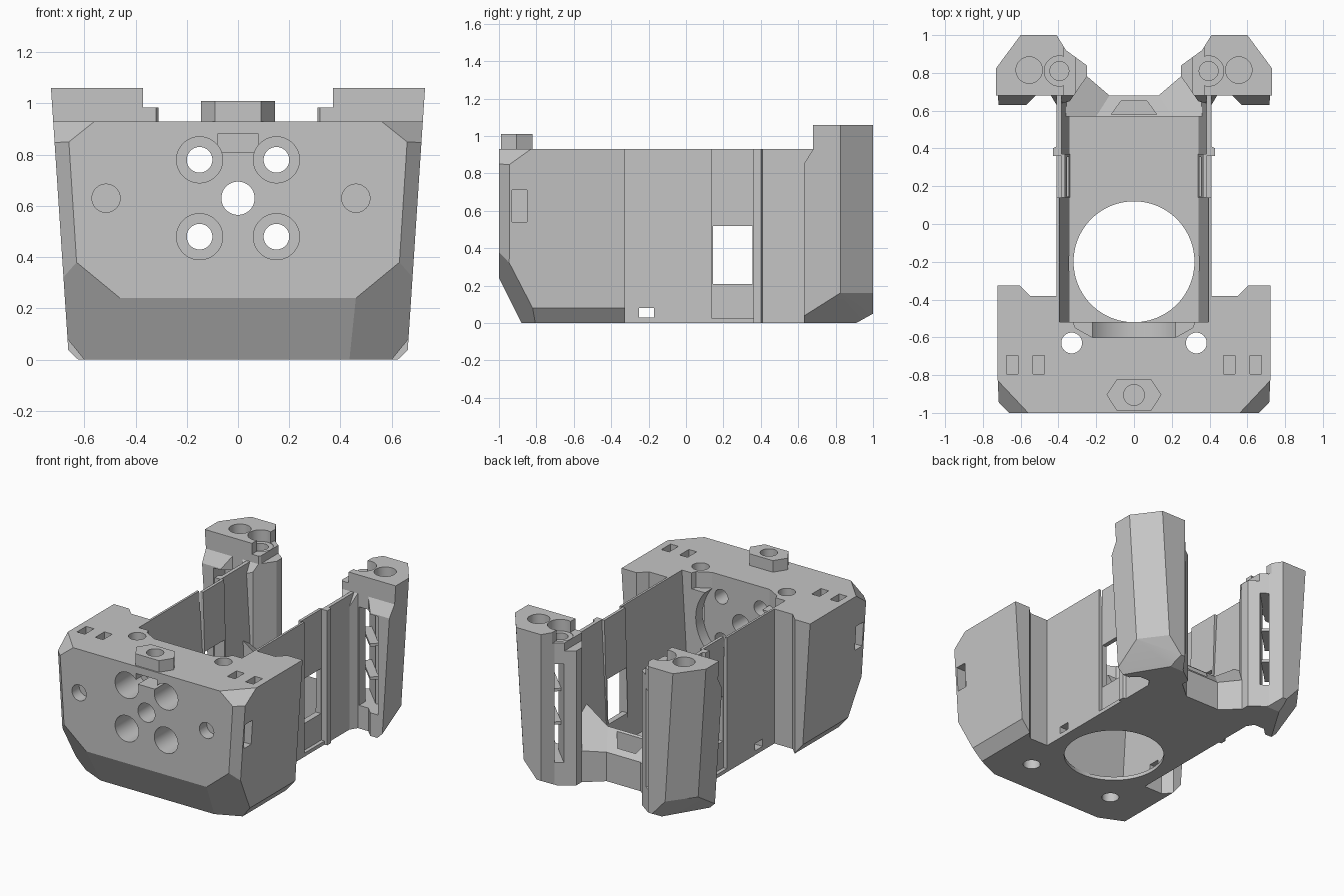
import bpy, bmesh, math
from mathutils import Vector, Matrix

cube = bpy.data.objects.get("Cube")
if cube:
    bpy.data.objects.remove(cube, do_unlink=True)

grey = bpy.data.materials.new("light grey")
grey.use_nodes = True
grey.diffuse_color = (0.56, 0.56, 0.56, 1)
grey.node_tree.nodes["Principled BSDF"].inputs["Base Color"].default_value = (0.56, 0.56, 0.56, 1)


def finish(name, bm):
    bmesh.ops.recalc_face_normals(bm, faces=bm.faces[:])
    mesh = bpy.data.meshes.new(name)
    bm.to_mesh(mesh)
    bm.free()
    mesh.materials.append(grey)
    obj = bpy.data.objects.new(name, mesh)
    bpy.context.collection.objects.link(obj)
    return obj


def prism_bm(plan, z0, z1):
    bm = bmesh.new()
    face = bm.faces.new([bm.verts.new((x, y, z0)) for x, y in plan])
    top = bmesh.ops.extrude_face_region(bm, geom=[face])["geom"]
    verts = [g for g in top if isinstance(g, bmesh.types.BMVert)]
    bmesh.ops.translate(bm, verts=verts, vec=(0, 0, z1 - z0))
    bmesh.ops.recalc_face_normals(bm, faces=bm.faces[:])
    return bm


def rect(x0, x1, y0, y1):
    return [(x0, y0), (x1, y0), (x1, y1), (x0, y1)]


def box(x0, x1, y0, y1, z0, z1):
    return finish("cutter", prism_bm(rect(x0, x1, y0, y1), z0, z1))


def prism(plan, z0, z1):
    return finish("cutter", prism_bm(plan, z0, z1))


def rod(center, radius, length, axis="Z", sides=48):
    """Cylinder centred on a point, along Y or Z."""
    bm = bmesh.new()
    turn = Matrix.Rotation(math.pi / 2, 4, "X") if axis == "Y" else Matrix()
    bmesh.ops.create_cone(bm, cap_ends=True, segments=sides, radius1=radius, radius2=radius,
                          depth=length, matrix=Matrix.Translation(center) @ turn)
    return finish("cutter", bm)


def slice_off(bm, a, b, c, inside):
    """Cut away everything beyond the plane through three points."""
    a, b, c = Vector(a), Vector(b), Vector(c)
    n = (b - a).cross(c - a).normalized()
    if n.dot(Vector(inside) - a) > 0:
        n = -n
    cut = bmesh.ops.bisect_plane(bm, geom=bm.verts[:] + bm.edges[:] + bm.faces[:],
                                 plane_co=a, plane_no=n, clear_outer=True)
    edges = [g for g in cut["geom_cut"] if isinstance(g, bmesh.types.BMEdge)]
    bmesh.ops.holes_fill(bm, edges=edges, sides=0)


def carve(obj, *cutters):
    for cutter in cutters:
        mod = obj.modifiers.new("cut", "BOOLEAN")
        mod.operation, mod.solver, mod.object = "DIFFERENCE", "EXACT", cutter
        bpy.context.view_layer.objects.active = obj
        bpy.ops.object.modifier_apply(modifier=mod.name)
        bpy.data.objects.remove(cutter, do_unlink=True)


def smooth(obj):
    bpy.ops.object.select_all(action="DESELECT")
    obj.select_set(True)
    bpy.context.view_layer.objects.active = obj
    bpy.ops.object.shade_smooth_by_angle(angle=math.radians(10))


def flip(points, s):
    return [(p[0] * s, *p[1:]) for p in points]


# Front block with chamfered corners
bm = prism_bm(rect(-0.75, 0.75, -1, -0.325), 0, 0.93)
core = (0, -0.6, 0.5)
slice_off(bm, (0, -1, 0.24), (1, -1, 0.24), (0, -0.88, 0), core)
for s in (1, -1):
    for plane in (
        [(0.66, 0, 0), (0.66, 1, 0), (0.726, 0, 1)],
        [(0.66, -1, 0.85), (0.71, -0.95, 0.85), (0.63, -1, 0.38)],
        [(0.56, -1, 0.93), (0.66, -1, 0.85), (0.72, -0.83, 0.93)],
        [(0.46, -1, 0.24), (0.63, -1, 0.38), (0.665, -0.82, 0.08)],
        [(0.60, 0, 0), (0.60, 1, 0), (0.665, 0, 0.08)],
    ):
        slice_off(bm, *flip(plane, s), core)
block = finish("front_block", bm)

# Channel, round pocket, fan opening and holes in the block
carve(block,
      box(-0.4, 0.4, -0.52, 0, 0.025, 2),
      rod((0, -0.5, 0.63), 0.29, 0.2, "Y", 64),
      prism([(-0.33, -0.5), (-0.31, -0.55), (-0.22, -0.6), (0.22, -0.6), (0.31, -0.55), (0.33, -0.5)],
            0.82, 1.1),
      rod((0, -0.2, 0), 0.32, 0.5, sides=96),
      rod((0, -0.8, 0.63), 0.065, 1, "Y"),
      rod((-0.515, -1, 0.63), 0.055, 0.16, "Y"),
      rod((0.46, -1, 0.63), 0.055, 0.16, "Y"),
      box(-0.08, 0.08, -1.1, -0.86, 0.81, 0.88))
for s in (1, -1):
    for z in (0.48, 0.78):
        carve(block, rod((s * 0.15, -1, z), 0.09, 0.5, "Y"), rod((s * 0.15, -0.8, z), 0.05, 1, "Y"))
    carve(block,
          rod((s * 0.33, -0.63, 0.5), 0.055, 2),
          box(s * 0.685 - 0.05, s * 0.685 + 0.05, -0.93, -0.85, 0.54, 0.71),
          prism(flip([(0.41, -0.38), (0.55, -0.38), (0.61, -0.32), (0.61, -0.2), (0.41, -0.2)], s), -1, 2))
    for x in (0.505, 0.645):
        carve(block, box(s * x - 0.03, s * x + 0.03, -0.795, -0.695, 0.85, 1))
smooth(block)

# Six-sided boss on the deck
boss = prism([(0.145, -0.905), (0.09, -0.82), (-0.09, -0.82),
              (-0.145, -0.905), (-0.09, -0.99), (0.09, -0.99)], 0.92, 1.01)
boss.name = "screw_boss"
carve(boss, rod((0, -0.905, 1), 0.055, 0.12))
smooth(boss)

# Floor plate with the large round opening
floor = box(-0.41, 0.41, -0.33, 0.66, 0, 0.025)
floor.name = "floor_plate"
carve(floor, rod((0, -0.2, 0), 0.32, 0.5, sides=96))
smooth(floor)

# Rear duct: a bar falling to the back, notched at the middle
bm = prism_bm([(-0.2, 0.57), (0.2, 0.57), (0.13, 0.68), (-0.13, 0.68)], 0, 0.4)
slice_off(bm, (0, 0.57, 0.32), (1, 0.57, 0.32), (0, 0.68, 0.2), (0, 0.6, 0))
bar = finish("rear_duct", bm)
carve(bar, prism([(-0.12, 0.58), (0.12, 0.58), (0.07, 0.65), (-0.07, 0.65)], 0.15, 1))

for s, side in ((1, "left"), (-1, "right")):
    # Cheek joining the duct to the post
    bm = prism_bm(flip([(0.2, 0.57), (0.36, 0.57), (0.36, 0.72), (0.27, 0.8), (0.13, 0.68)], s), 0, 0.5)
    slice_off(bm, *flip([(0.2, 0.57, 0.32), (0.13, 0.68, 0.2), (0.27, 0.8, 0.22)], s), (s * 0.25, 0.65, 0))
    finish(side + "_duct_cheek", bm)

    # Thin channel walls, thickening toward the floor
    for part, plan, lean in (
        ("front", [(0.34, -0.52), (0.41, -0.52), (0.41, 0.14), (0.34, 0.14)], 0.395),
        ("middle", [(0.34, 0.14), (0.385, 0.14), (0.385, 0.37), (0.34, 0.37)], 0.365),
        ("rear", [(0.34, 0.36), (0.43, 0.36), (0.43, 0.4), (0.41, 0.41), (0.41, 0.72), (0.34, 0.7)], 0.385),
    ):
        bm = prism_bm(flip(plan, s), 0, 0.93)
        slice_off(bm, *flip([(0.34, 0, 0.02), (0.34, 1, 0.02), (lean, 0, 0.93)], s), (s, 0, 0.5))
        wall = finish(f"{side}_{part}_wall", bm)
        if part == "front":
            carve(wall, box(s * 0.37 - 0.1, s * 0.37 + 0.1, -0.25, -0.17, 0.03, 0.08))
        if part == "middle":
            carve(wall, box(s * 0.37 - 0.1, s * 0.37 + 0.1, 0.145, 0.355, 0.21, 0.52))

    # Rear post, tapered outside and bevelled underneath
    plan = [(0.41, 0.63), (0.44, 0.68), (0.52, 0.68), (0.57, 0.63), (0.75, 0.63), (0.75, 1),
            (0.41, 1), (0.36, 0.92), (0.25, 0.84), (0.25, 0.78), (0.34, 0.65)]
    bm = prism_bm(flip(plan, s), 0, 1.06)
    inner = (s * 0.45, 0.8, 0.5)
    for plane in (
        [(0.66, 0, 0), (0.66, 1, 0), (0.726, 0, 1)],
        [(0.73, 0.825, 1.06), (0.60, 1, 1.06), (0.66, 0.825, 0)],
        [(0.665, 0.63, 0.04), (0.67, 0.825, 0.16), (0.52, 0.8, 0)],
        [(0.67, 0.825, 0.16), (0.54, 1, 0.16), (0.5, 0.86, 0)],
        [(0, 1, 0.05), (1, 1, 0.05), (0, 0.91, 0)],
    ):
        slice_off(bm, *flip(plane, s), inner)
    post = finish(side + "_post", bm)

    # Stepped top, front lip and screw holes
    lip = bmesh.new()
    ends = []
    for x in (-1, 1):
        ends.append([lip.verts.new((x, y, z)) for y, z in
                     ((0.5, 0.85), (0.63, 0.85), (0.68, 0.93), (0.68, 1.2), (0.5, 1.2))])
    lip.faces.new(ends[0])
    lip.faces.new(ends[1])
    for i in range(5):
        j = (i + 1) % 5
        lip.faces.new((ends[0][i], ends[0][j], ends[1][j], ends[1][i]))
    carve(post, finish("cutter", lip),
          prism(flip(rect(0, 0.37, 0.5, 1.1), s), 0.985, 2),
          prism(flip(rect(0, 0.31, 0.5, 1.1), s), 0.93, 2),
          rod((s * 0.555, 0.815, 1.06), 0.07, 0.24),
          rod((s * 0.395, 0.81, 1.06), 0.08, 0.16),
          rod((s * 0.395, 0.81, 1.0), 0.05, 0.3))

    # Front cavity and tall diagonal slot crossed by thin ribs
    carve(post,
          prism(flip(rect(0.45, 0.63, 0.6, 0.76), s), 0.16, 0.84),
          prism(flip([(0.2, 1.0), (0.63, 0.57), (0.63, 0.65), (0.24, 1.04)], s), 0.16, 0.84))
    smooth(post)
    for i, z in enumerate((0.38, 0.61)):
        rib = prism(flip([(0.38, 0.82), (0.56, 0.64), (0.6, 0.68), (0.42, 0.86)], s), z, z + 0.02)
        rib.name = f"{side}_post_rib_{i + 1}"
